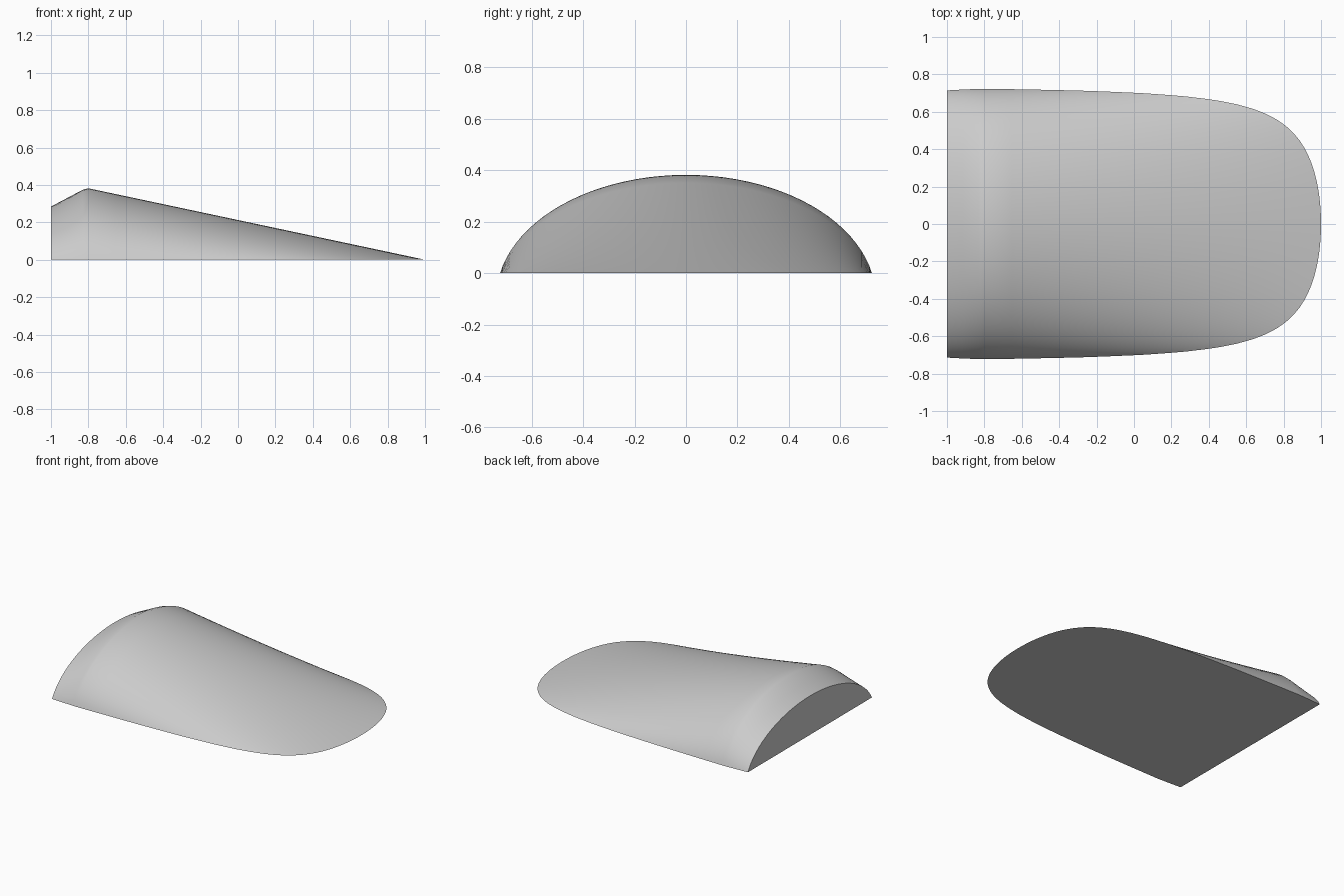
import bpy, bmesh, math

cube = bpy.data.objects.get("Cube")
if cube:
    bpy.data.objects.remove(cube, do_unlink=True)

HALF_WIDTH = 0.738   # half width of the elliptical section
SUNK = 0.095         # depth of the section centre below the ground
ARC_STEPS = 48

# Ridge line: short rise at the blunt end, then a long straight fall to the tip
ridge = [(-1.0, 0.284), (-0.915, 0.329), (-0.83, 0.374), (-0.8, 0.382)]
ridge += [(1 - 1.8 * f * f, 0.382 * f * f) for f in (1 - i / 24 for i in range(1, 25))]

# Loft half-ellipse sections along the ridge
bm = bmesh.new()
rings = []
for x, top in ridge:
    ring = []
    for i in range(ARC_STEPS + 1):
        a = math.pi * i / ARC_STEPS
        ring.append(bm.verts.new((x, HALF_WIDTH * math.cos(a),
                                  (top + SUNK) * math.sin(a) - SUNK)))
    rings.append(ring)
for r, s in zip(rings, rings[1:]):
    for i in range(ARC_STEPS):
        bm.faces.new((r[i], r[i + 1], s[i + 1], s[i]))
    bm.faces.new((r[-1], r[0], s[0], s[-1]))
bm.faces.new(rings[0])
bm.faces.new(rings[-1])

# Slice flat at ground level and close the underside
cut = bmesh.ops.bisect_plane(bm, geom=bm.verts[:] + bm.edges[:] + bm.faces[:],
                             plane_co=(0, 0, 0), plane_no=(0, 0, 1),
                             dist=1e-5, clear_inner=True)
bmesh.ops.remove_doubles(bm, verts=bm.verts[:], dist=1e-4)
rim = [e for e in bm.edges if e.is_boundary]
bmesh.ops.contextual_create(bm, geom=rim)
bmesh.ops.recalc_face_normals(bm, faces=bm.faces[:])

mesh = bpy.data.meshes.new("wedge_shell")
bm.to_mesh(mesh)
bm.free()
shell = bpy.data.objects.new("wedge_shell", mesh)
bpy.context.collection.objects.link(shell)

# Plain grey material
grey = bpy.data.materials.new("plain_grey")
grey.use_nodes = True
colour = (0.6, 0.6, 0.6, 1)
grey.diffuse_color = colour
grey.node_tree.nodes["Principled BSDF"].inputs["Base Color"].default_value = colour
mesh.materials.append(grey)

# Smooth dome with sharp rim and end
bpy.ops.object.select_all(action="DESELECT")
shell.select_set(True)
bpy.context.view_layer.objects.active = shell
bpy.ops.object.shade_smooth_by_angle(angle=math.radians(30))
# Keep the rim crisp where the dome meets the underside and the end
for e in mesh.edges:
    ends = [mesh.vertices[v].co for v in e.vertices]
    if all(c.z < 1e-4 for c in ends) or all(c.x < -0.999 for c in ends):
        e.use_edge_sharp = True
